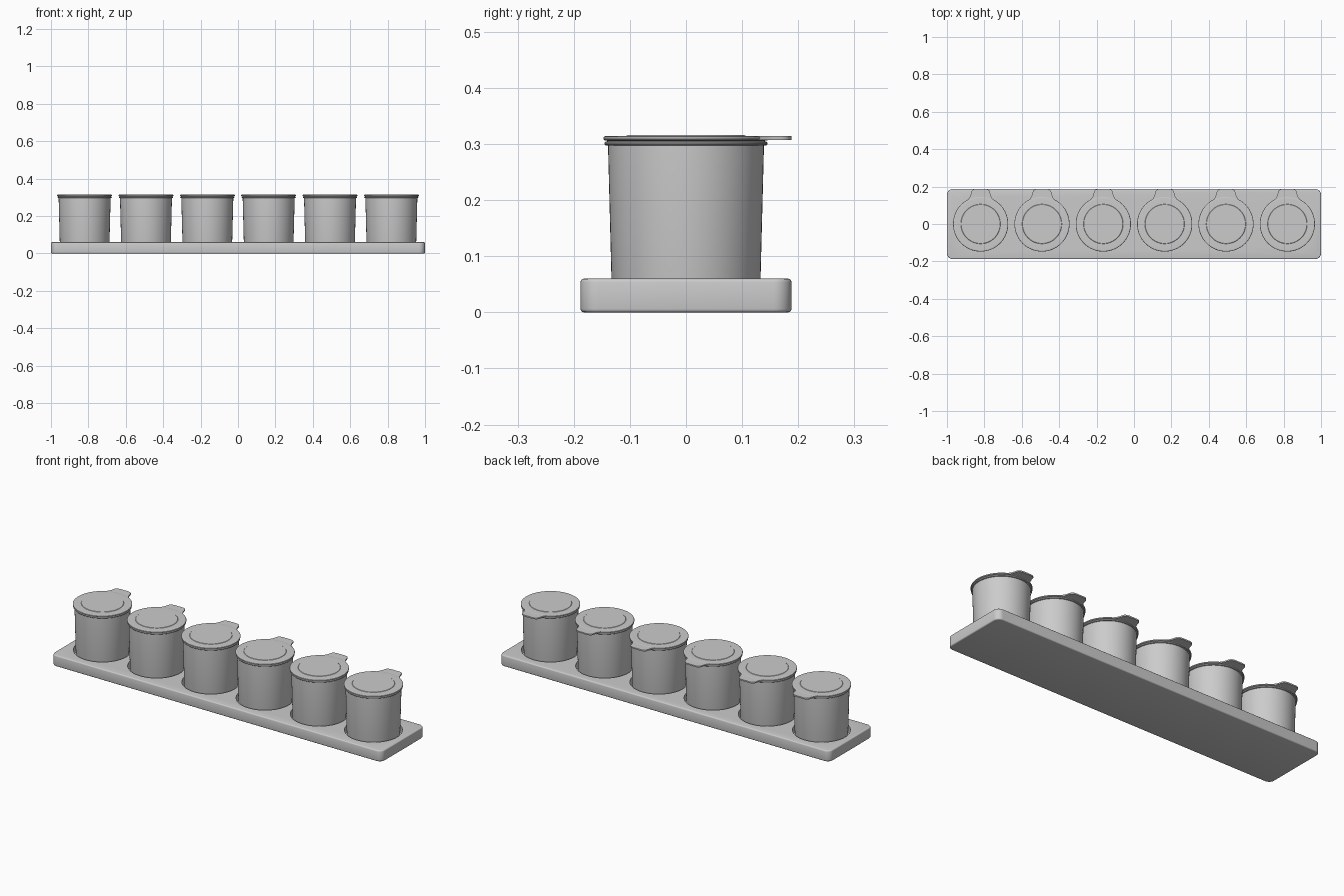
import bpy, bmesh, math

if "Cube" in bpy.data.objects:
    bpy.data.objects.remove(bpy.data.objects["Cube"])

SEG = 64
CUP_X = [(i - 2.5) * 0.328 for i in range(6)]


def finish(name, bm, x=0.0):
    bmesh.ops.recalc_face_normals(bm, faces=bm.faces)
    mesh = bpy.data.meshes.new(name)
    bm.to_mesh(mesh)
    bm.free()
    obj = bpy.data.objects.new(name, mesh)
    obj.location.x = x
    bpy.context.collection.objects.link(obj)
    return obj


def smooth(obj):
    bpy.ops.object.select_all(action='DESELECT')
    obj.select_set(True)
    bpy.context.view_layer.objects.active = obj
    bpy.ops.object.shade_smooth_by_angle(angle=math.radians(35))


def lathe(name, profile, x):
    """Solid of revolution from (radius, z) points, capped at both ends."""
    bm = bmesh.new()
    rings = [[bm.verts.new((r * math.cos(a), r * math.sin(a), z))
              for a in (2 * math.pi * k / SEG for k in range(SEG))]
             for r, z in profile]
    for lo, hi in zip(rings, rings[1:]):
        for k in range(SEG):
            n = (k + 1) % SEG
            bm.faces.new((lo[k], lo[n], hi[n], hi[k]))
    bm.faces.new(rings[0][::-1])
    bm.faces.new(rings[-1])
    return finish(name, bm, x)


def tab(name, x):
    """Flared pull tab extruded from a mirrored half outline."""
    half = [(0.075, 0.115), (0.066, 0.131), (0.058, 0.144), (0.053, 0.157),
            (0.050, 0.170), (0.046, 0.179), (0.038, 0.185), (0.025, 0.188)]
    outline = half + [(-px, py) for px, py in reversed(half)]
    bm = bmesh.new()
    face = bm.faces.new([bm.verts.new((px, py, 0.307)) for px, py in outline])
    ext = bmesh.ops.extrude_face_region(bm, geom=[face], use_keep_orig=True)
    top = [v for v in ext['geom'] if isinstance(v, bmesh.types.BMVert)]
    bmesh.ops.translate(bm, verts=top, vec=(0, 0, 0.0072))
    return finish(name, bm, x)


# Tray slab with rounded corners and softened rims
bm = bmesh.new()
bmesh.ops.create_cube(bm, size=1)
for v in bm.verts:
    v.co = (v.co.x * 2, v.co.y * 0.376, (v.co.z + 0.5) * 0.06)
upright = [e for e in bm.edges if abs(e.verts[0].co.z - e.verts[1].co.z) > 0.01]
bmesh.ops.bevel(bm, geom=upright, offset=0.032, segments=8, profile=0.5,
                affect='EDGES')
rims = [e for e in bm.edges if abs(e.verts[0].co.z - e.verts[1].co.z) < 0.001]
bmesh.ops.bevel(bm, geom=rims, offset=0.006, segments=3, profile=0.5,
                affect='EDGES')
tray = finish("tray", bm)

# Round sockets cut into the tray
for i, x in enumerate(CUP_X):
    cutter = lathe(f"socket_cutter_{i + 1}", [(0.144, 0.02), (0.144, 0.1)], x)
    mod = tray.modifiers.new(f"socket_{i + 1}", 'BOOLEAN')
    mod.object = cutter
    mod.solver = 'EXACT'
    bpy.context.view_layer.objects.active = tray
    bpy.ops.object.modifier_apply(modifier=mod.name)
    bpy.data.objects.remove(cutter)
smooth(tray)

# Tapered cup with rolled rim
cup_profile = [(0.127, 0.02), (0.131, 0.022), (0.132, 0.026), (0.139, 0.297),
               (0.144, 0.298), (0.1455, 0.300), (0.1455, 0.302),
               (0.144, 0.304), (0.139, 0.3055)]
# Lid with rounded edge and raised centre disc
lid_profile = [(0.139, 0.3055), (0.145, 0.3065), (0.147, 0.308),
               (0.1475, 0.311), (0.1465, 0.313), (0.144, 0.3142),
               (0.138, 0.3145), (0.106, 0.3145), (0.104, 0.316)]
for i, x in enumerate(CUP_X):
    smooth(lathe(f"cup_{i + 1}", cup_profile, x))
    smooth(lathe(f"lid_{i + 1}", lid_profile, x))
    smooth(tab(f"lid_tab_{i + 1}", x))
